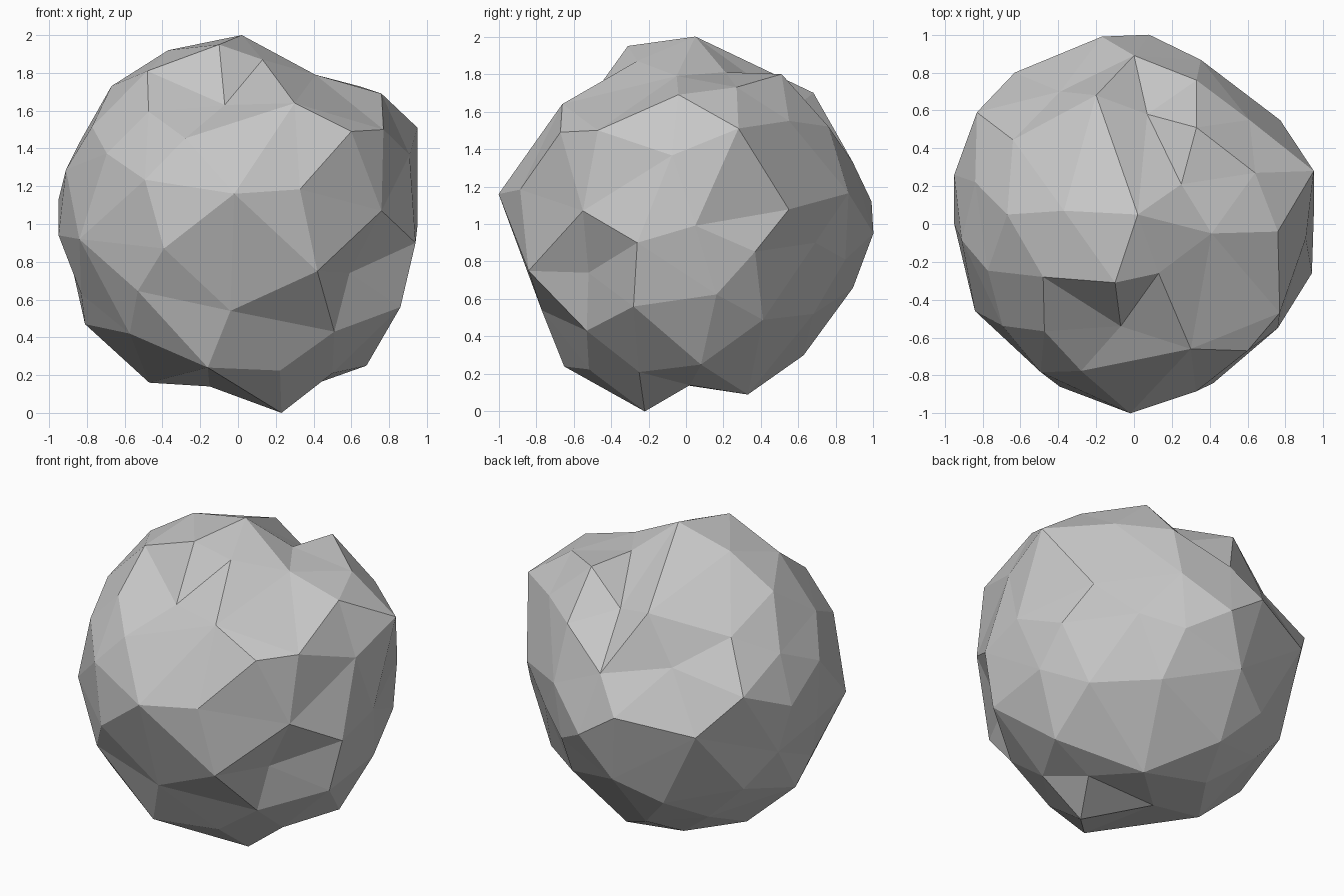
import bpy, bmesh, math
from mathutils import Vector

if "Cube" in bpy.data.objects:
    bpy.data.objects.remove(bpy.data.objects["Cube"])

CENTRE = Vector((0, 0, 1))

# Main corners and dents of the boulder
corners = [Vector(p) for p in (
    # crown
    (.02, .05, 2), (-.1, -.31, 1.95), (-.07, -.54, 1.63), (.13, -.26, 1.87),
    (.3, -.66, 1.64), (.6, -.67, 1.49), (.77, -.47, 1.5), (.76, -.04, 1.69),
    (.41, -.05, 1.79), (.95, .28, 1.51), (-.37, .07, 1.92), (-.67, .05, 1.73),
    (-.48, -.28, 1.81), (-.2, .68, 1.7), (.07, .58, 1.62), (.33, .51, 1.8),
    (.25, .21, 1.81), (.64, .27, 1.73), (.61, .55, 1.55), (.33, .76, 1.52),
    # waist
    (-.02, -1, 1.16), (.42, -.84, .75), (-.95, 0, .94), (-.95, .26, 1.13),
    (.94, -.26, .9), (.08, 1, .95), (-.17, .99, 1.12), (-.63, .8, 1.04),
    (.76, -.55, 1.07), (0, .89, 1.33), (-.83, .59, 1.28), (-.39, .7, 1.4),
    (.54, .69, .9), (.31, .85, .81), (-.84, -.46, .92),
    # base
    (-.04, -.77, .54), (-.16, -.65, .24), (.23, -.22, 0), (.51, -.53, .43),
    (.59, -.52, .74), (.86, -.28, .56), (.68, .08, .25), (.2, .33, .09),
    (-.15, 0, .14), (-.47, .04, .16), (-.81, .02, .47), (-.83, -.12, .63),
    (.35, .68, .52), (.5, -.25, .21), (.37, .02, .14))]
rays = [(p - CENTRE).normalized() for p in corners]
radii = [(p - CENTRE).length for p in corners]
MAIN = len(corners)


def blended_radius(d):
    """Radius in direction d, half even and half from the nearby corners."""
    weights = [1 / (d - r).length ** 3 for r in rays[:MAIN]]
    near = sum(w * r for w, r in zip(weights, radii)) / sum(weights)
    return (near + 0.945) / 2


# Fill the broad gaps with evenly spread corners
COUNT = 110
points = list(corners)
for i in range(COUNT):
    z = 1 - (2 * i + 1) / COUNT
    a = i * math.pi * (3 - math.sqrt(5))
    s = math.sqrt(1 - z * z)
    d = Vector((s * math.cos(a), s * math.sin(a), z))
    if min((d - r).length for r in rays) > 0.31:
        p = CENTRE + d * blended_radius(d)
        p.x = max(-.95, min(.95, p.x))
        p.y = max(-1, min(1, p.y))
        p.z = max(0, min(2, p.z))
        points.append(p)
        rays.append(d)

# Skin the directions as a faceted ball, then move each corner in or out
bm = bmesh.new()
target = {}
for d, p in zip(rays, points):
    target[bm.verts.new(d)] = p
bmesh.ops.convex_hull(bm, input=list(bm.verts))
for v, p in target.items():
    if v.is_valid:
        v.co = p
bmesh.ops.recalc_face_normals(bm, faces=list(bm.faces))
mesh = bpy.data.meshes.new("boulder")
bm.to_mesh(mesh)
bm.free()

stone = bpy.data.materials.new("grey stone")
stone.diffuse_color = (.57, .57, .57, 1)
stone.use_nodes = True
stone.node_tree.nodes["Principled BSDF"].inputs["Base Color"].default_value = stone.diffuse_color
mesh.materials.append(stone)
boulder = bpy.data.objects.new("boulder", mesh)
bpy.context.collection.objects.link(boulder)
